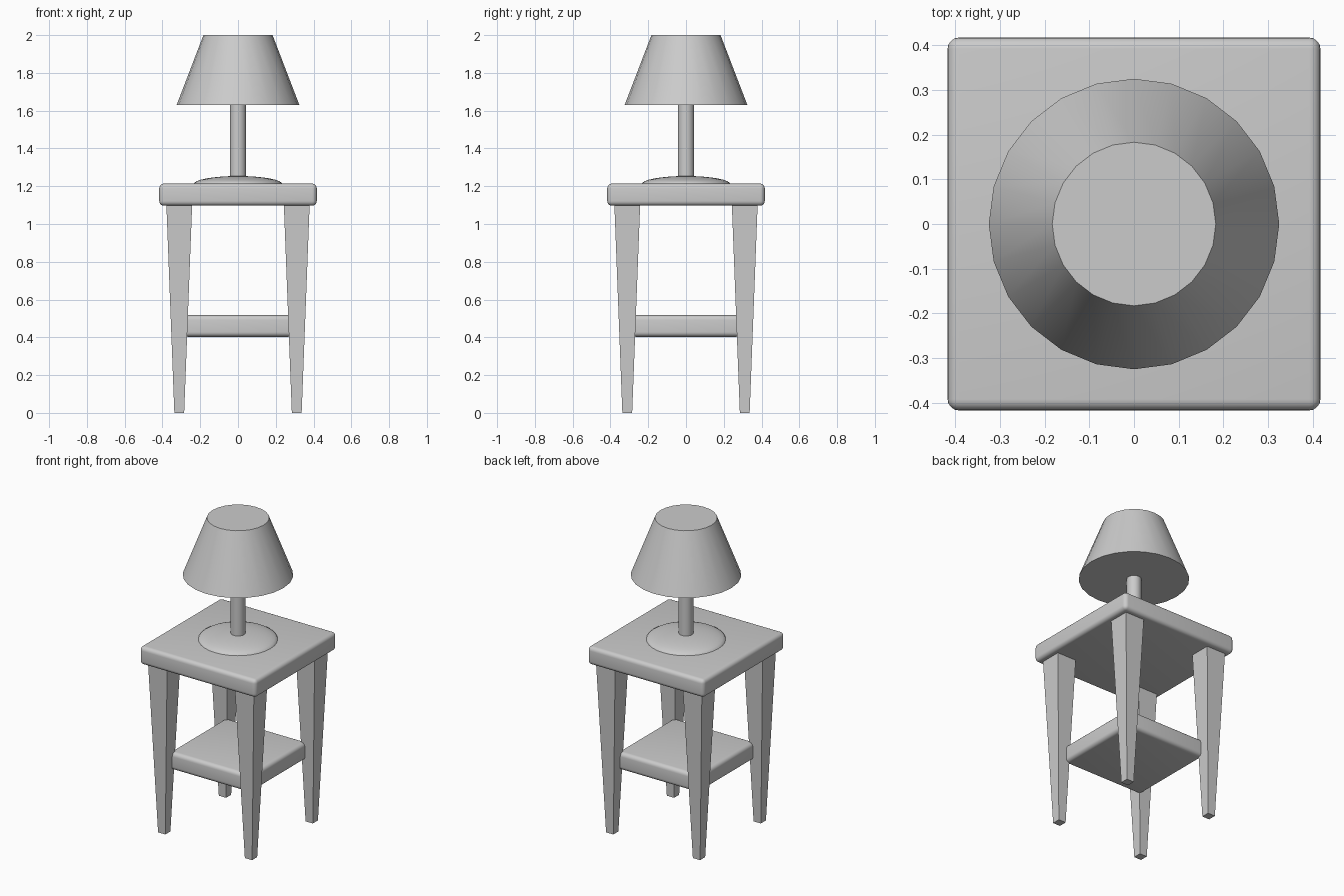
import bpy
import math

default_cube = bpy.data.objects.get("Cube")
if default_cube:
    bpy.data.objects.remove(default_cube, do_unlink=True)

grey = bpy.data.materials.new("plain grey")
grey.use_nodes = True
colour = (0.6, 0.6, 0.6, 1)
grey.diffuse_color = colour
grey.node_tree.nodes["Principled BSDF"].inputs["Base Color"].default_value = colour


def finish(name, smooth=True):
    obj = bpy.context.object
    obj.name = name
    obj.data.materials.append(grey)
    if smooth:
        bpy.ops.object.shade_smooth_by_angle(angle=math.radians(35))
    return obj


def rounded_board(name, half, low, high, radius):
    bpy.ops.mesh.primitive_cube_add(size=1, location=(0, 0, (low + high) / 2))
    bpy.context.object.scale = (2 * half, 2 * half, high - low)
    bpy.ops.object.transform_apply(location=False, rotation=False, scale=True)
    bevel = bpy.context.object.modifiers.new("rounded edges", "BEVEL")
    bevel.width = radius
    bevel.segments = 5
    bpy.ops.object.modifier_apply(modifier=bevel.name)
    return finish(name)


def round_part(name, r_low, r_high, low, high, sides=24):
    bpy.ops.mesh.primitive_cone_add(vertices=sides, radius1=r_low, radius2=r_high,
                                    depth=high - low, location=(0, 0, (low + high) / 2))
    return finish(name)


# Table top and lower shelf
rounded_board("table_top", 0.417, 1.097, 1.214, 0.025)
rounded_board("lower_shelf", 0.293, 0.403, 0.517, 0.025)

# Four square legs, tapering to the floor
LEG_TOP = 1.11
for side, sx in (("left", 1), ("right", -1)):
    for end, sy in (("front", -1), ("back", 1)):
        bpy.ops.mesh.primitive_cube_add(size=1, location=(sx * 0.311, sy * 0.311, LEG_TOP / 2))
        for v in bpy.context.object.data.vertices:
            width = 0.137 if v.co.z > 0 else 0.052
            v.co.x *= width
            v.co.y *= width
            v.co.z *= LEG_TOP
        finish(f"{end}_{side}_leg", smooth=False)

# Lamp: flattened dome base, pole and closed conical shade
bpy.ops.mesh.primitive_uv_sphere_add(segments=32, ring_count=16, radius=1, location=(0, 0, 1.211))
bpy.context.object.scale = (0.235, 0.235, 0.043)
bpy.ops.object.transform_apply(location=False, rotation=False, scale=True)
finish("lamp_base")
round_part("lamp_pole", 0.043, 0.043, 1.22, 1.66)
round_part("lamp_shade", 0.325, 0.183, 1.63, 2.0)
